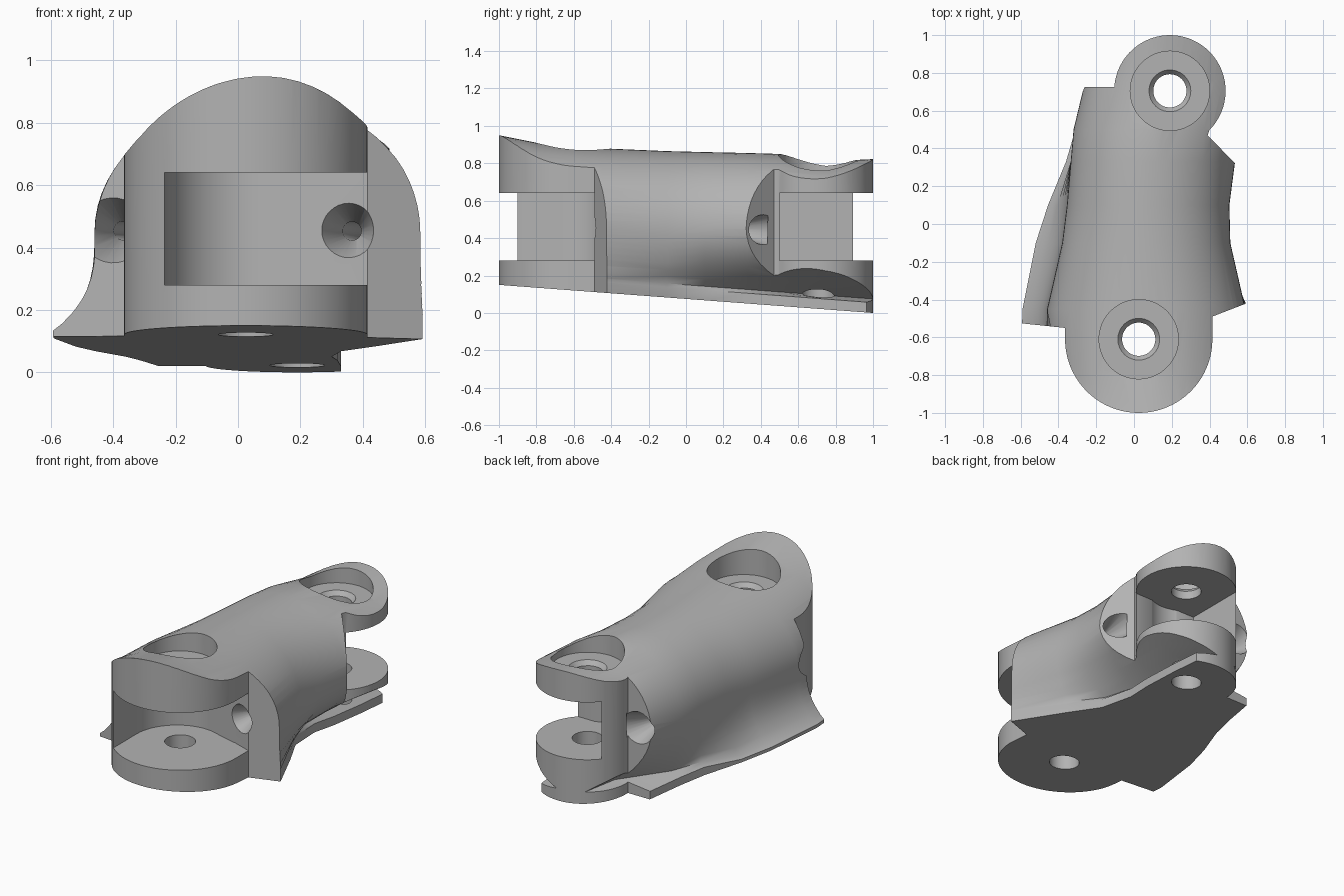
import bpy, bmesh
from math import sin, cos, pi, radians
from mathutils import Vector

if "Cube" in bpy.data.objects:
    bpy.data.objects.remove(bpy.data.objects["Cube"], do_unlink=True)

grey = bpy.data.materials.new("plain grey")
grey.use_nodes = True
grey.diffuse_color = (0.45, 0.45, 0.45, 1)
grey.node_tree.nodes["Principled BSDF"].inputs["Base Color"].default_value = (0.45, 0.45, 0.45, 1)


def loft(name, rings):
    """Skin closed rings of points and cap both ends."""
    bm = bmesh.new()
    rows = [[bm.verts.new(p) for p in ring] for ring in rings]
    n = len(rows[0])
    for a, b in zip(rows, rows[1:]):
        for i in range(n):
            j = (i + 1) % n
            bm.faces.new((a[i], a[j], b[j], b[i]))
    bm.faces.new(rows[0][::-1])
    bm.faces.new(rows[-1])
    bmesh.ops.recalc_face_normals(bm, faces=bm.faces)
    mesh = bpy.data.meshes.new(name)
    bm.to_mesh(mesh)
    bm.free()
    mesh.materials.append(grey)
    ob = bpy.data.objects.new(name, mesh)
    bpy.context.collection.objects.link(ob)
    return ob


def prism(name, outline, z0, z1):
    return loft(name, [[(x, y, z) for x, y in outline] for z in (z0, z1)])


def arc(c, r, a0, a1, n=40):
    angles = [radians(a0 + (a1 - a0) * i / n) for i in range(n + 1)]
    return [(c[0] + r * cos(a), c[1] + r * sin(a)) for a in angles]


def disc(name, c, r, z0, z1):
    return prism(name, arc(c, r, 0, 354, 59), z0, z1)


def tapered(name, start, end, r0, r1):
    """Round cutter running between two points."""
    start, end = Vector(start), Vector(end)
    turn = (end - start).to_track_quat('Z', 'Y')
    ring = arc((0, 0), 1, 0, 348, 29)
    return loft(name, [[p + turn @ Vector((x * r, y * r, 0)) for x, y in ring]
                       for p, r in ((start, r0), (end, r1))])


def carve(ob, tool, op='DIFFERENCE'):
    mod = ob.modifiers.new("carve", 'BOOLEAN')
    mod.object, mod.operation, mod.solver = tool, op, 'EXACT'
    bpy.context.view_layer.objects.active = ob
    bpy.ops.object.modifier_apply(modifier=mod.name)
    bpy.data.objects.remove(tool, do_unlink=True)


# Rows: y, crown height, crown x, mid left/right, lower left/right, plate left/right
stations = [
    (-1.05, .96, .10, -.45, .585, -.58, .61, -.60, .61),
    (-.80, .91, .09, -.45, .59, -.58, .61, -.60, .61),
    (-.45, .88, .08, -.46, .59, -.57, .605, -.59, .605),
    (-.10, .865, .06, -.38, .51, -.49, .43, -.52, .435),
    (.10, .86, .06, -.355, .505, -.43, .31, -.455, .33),
    (.33, .855, .07, -.335, .535, -.335, .27, -.36, .30),
    (.50, .85, .10, -.32, .59, -.25, .23, -.31, .32),
    (.75, .81, .12, -.26, .67, -.03, .20, -.25, .33),
    (1.05, .825, .17, -.20, .69, .06, .20, -.20, .33),
]
MID = .45


def section(y, top, cx, ml, mr, bl, br, pl, pr):
    base = .075 - .075 * y
    steps = [i / 8 for i in range(9)]

    def side(mid, low, power, floor):
        return [(mid + (low - mid) * u ** power, MID + (floor - MID) * u) for u in steps]

    ring = [(pr, base), (pr, base + .055)]
    ring += side(mr, br, 2, base + .075)[::-1]
    for i in range(1, 32):
        a = pi * i / 32
        w = mr - cx if i < 16 else cx - ml
        ring.append((cx + w * cos(a), MID + (top - MID) * sin(a)))
    # the left side flares late into a thin skirt, then tucks under at the back
    skirt = bl < ml
    ring += side(ml, bl, 3 if skirt else 2, base + (.035 if skirt else .075))
    ring += [(pl, base + (.02 if skirt else .05)), (pl, base)]
    return [(x, y, z) for x, z in ring]


body = loft("link_body", [section(*s) for s in stations])

# Plan outline with a rounded knuckle at each end
front, back = (.025, -.61), (.19, .705)
plan = arc(front, .39, 180, 360)
plan += [(.415, -.49), (.7, -.38), (.7, .15), (.39, .47)]
plan += arc(back, .295, -45, 176)
plan += [(-.1, .725), (-.7, .725), (-.7, -.515), (-.365, -.55)]
carve(body, prism("plan_cutter", plan, -.5, 1.5), 'INTERSECT')

# Hinge slots, open to the end and to the left side, with a rounded inner corner
LOW, HIGH = .28, .64
front_slot = [(-.235, -1.2), (.8, -1.2), (.8, -.6), (.415, -.49), (.3, -.45)]
front_slot += arc((.045, -.67), .28, 65, 180, 16)
carve(body, prism("front_slot", front_slot, LOW, HIGH))
carve(body, prism("back_slot", [(-.037, 1.2), (.8, 1.2), (.8, .5), (-.037, .5)], LOW, HIGH))
carve(body, disc("back_slot_round", (.185, .7), .222, LOW, HIGH))

# Pin bores with counterbores on top and a chamfered rim
for centre, floor in ((front, .75), (back, .72)):
    carve(body, disc("counterbore", centre, .21, floor, 1.5))
    carve(body, disc("pin_bore", centre, .088, -.5, 1.5))
    carve(body, tapered("rim_chamfer", (*centre, floor - .03), (*centre, floor + .005), .086, .115))

# Cord channels along both sides with flared mouths
for a, b, wide in (((.34, -.52, .455), (.47, .43, .445), .09),
                   ((-.40, -.56, .455), (-.18, .75, .45), .11)):
    a, b = Vector(a), Vector(b)
    d = (b - a).normalized()
    carve(body, tapered("channel", a - d * .05, b + d * .05, .03, .03))
    carve(body, tapered("front_mouth", a, a + d * .2, .11, .025))
    carve(body, tapered("back_mouth", b, b - d * .2, wide, .025))

bpy.ops.object.select_all(action='DESELECT')
body.select_set(True)
bpy.context.view_layer.objects.active = body
bpy.ops.object.shade_smooth_by_angle(angle=radians(35))
